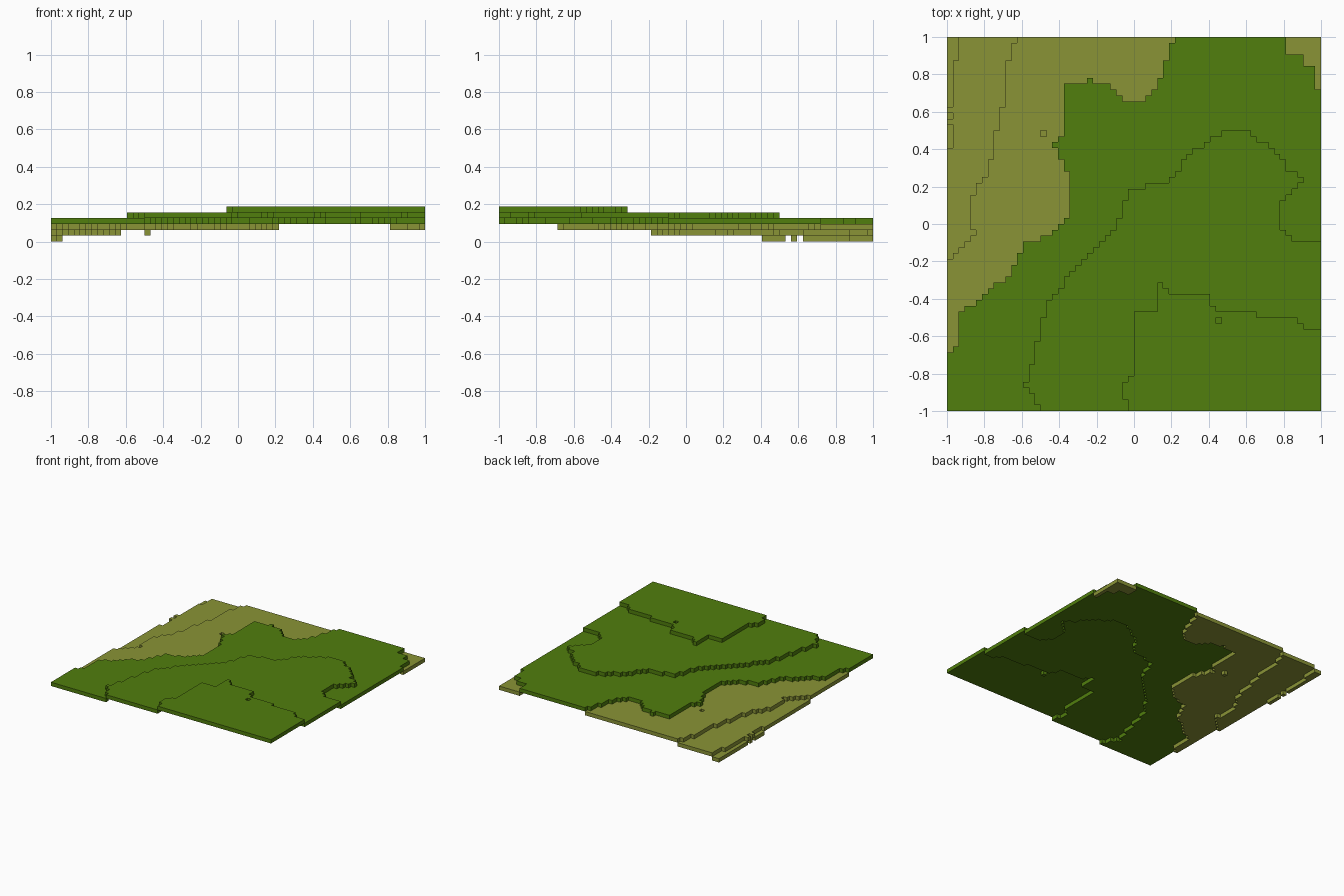
import bpy, bmesh

cube = bpy.data.objects.get("Cube")
if cube:
    bpy.data.objects.remove(cube)

N = 64              # blocks per side
S = 2.0 / N         # block size


def make_material(name, rgb):
    mat = bpy.data.materials.new(name)
    mat.use_nodes = True
    colour = (*rgb, 1.0)
    mat.diffuse_color = colour
    bsdf = next(n for n in mat.node_tree.nodes if n.type == 'BSDF_PRINCIPLED')
    bsdf.inputs["Base Color"].default_value = colour
    bsdf.inputs["Roughness"].default_value = 1.0
    return mat


def raise_ground(*path):
    """Lift every block right of a contour line by one block.
    Points are (column, row) in blocks, rows counted from the back."""
    for row in range(N):
        y = row + 0.5
        crossings = [x0 + (x1 - x0) * (y - y0) / (y1 - y0)
                     for (x0, y0), (x1, y1) in zip(path, path[1:])
                     if (y0 <= y) != (y1 <= y)]
        for col in range(N):
            height[col, row] += sum(x <= col + 0.5 for x in crossings) % 2


def build_layer(name, cells, level, mat):
    """One-block-thick slab covering the given cells."""
    bm = bmesh.new()
    verts = {}

    def vert(c, r):
        if (c, r) not in verts:
            verts[c, r] = bm.verts.new((c * S - 1, 1 - r * S, level * S))
        return verts[c, r]

    for c, r in cells:
        bm.faces.new([vert(c, r), vert(c, r + 1),
                      vert(c + 1, r + 1), vert(c + 1, r)])
    ret = bmesh.ops.extrude_face_region(bm, geom=bm.faces[:], use_keep_orig=True)
    top = [g for g in ret["geom"] if isinstance(g, bmesh.types.BMVert)]
    bmesh.ops.translate(bm, verts=top, vec=(0, 0, S))
    bmesh.ops.recalc_face_normals(bm, faces=bm.faces[:])
    mesh = bpy.data.meshes.new(name)
    bm.to_mesh(mesh)
    bm.free()
    mesh.materials.append(mat)
    obj = bpy.data.objects.new(name, mesh)
    bpy.context.collection.objects.link(obj)


height = {(c, r): 0 for c in range(N) for r in range(N)}

# First step, along the left edge
raise_ground((2, 0), (1, 8), (1, 19), (0, 19), (0, N))
# Second step, across the back left corner
raise_ground((12, 0), (10, 5), (10, 10), (7, 23), (4, 28), (4.6, 34),
             (0, 38), (0, N))
# Third step, where olive meets green
raise_ground((39, 0), (36, 9), (34, 11), (30, 11), (28, 8), (24, 7.4),
             (20, 8.4), (20, 16), (18, 18.5), (21, 24), (21, 30), (18, 34),
             (13, 35.5), (11, 40.5), (2, 47.5), (2, 52), (0, 55), (0, N))
# Olive dip in the back right corner: right of this line the parity flips down
for r, first in enumerate([58] * 3 + [61] * 2 + [63] * 4):
    for c in range(first, N):
        height[c, r] -= 1
# Fourth step, the broad green hill
raise_ground((16, N), (13.5, 59.5), (15, 54), (17, 46), (24, 37), (29, 33),
             (31, 26.5), (38, 24.5), (42, 19.5), (48, 16), (51, 16), (57, 20),
             (61, 25), (57, 29), (57, 32), (59, 35), (N, 35))
# Fifth step, the hilltop at the front right
raise_ground((31, N), (30, 60), (32, 57), (32, 47), (36, 47.5), (36, 42),
             (39, 44), (44, 43.5), (46, 46.5), (52, 47), (55, 48), (59, 47.5),
             (62, 50), (N, 50))

# Single raised blocks on the left edge and single sunken blocks
for cell in [(0, 12), (0, 14)]:
    height[cell] += 1
for cell in [(16, 16), (58, 22), (46, 48)]:
    height[cell] -= 1

# One terrace per height
olive = make_material("dry_olive_grass", (0.254, 0.296, 0.037))
green = make_material("green_grass", (0.082, 0.209, 0.004))
names = ["lowest_olive_terrace", "middle_olive_terrace", "upper_olive_terrace",
         "lower_green_terrace", "middle_green_terrace", "green_hilltop"]
for level, name in enumerate(names):
    cells = [cell for cell, h in height.items() if h == level]
    build_layer(name, cells, level, olive if level < 3 else green)
